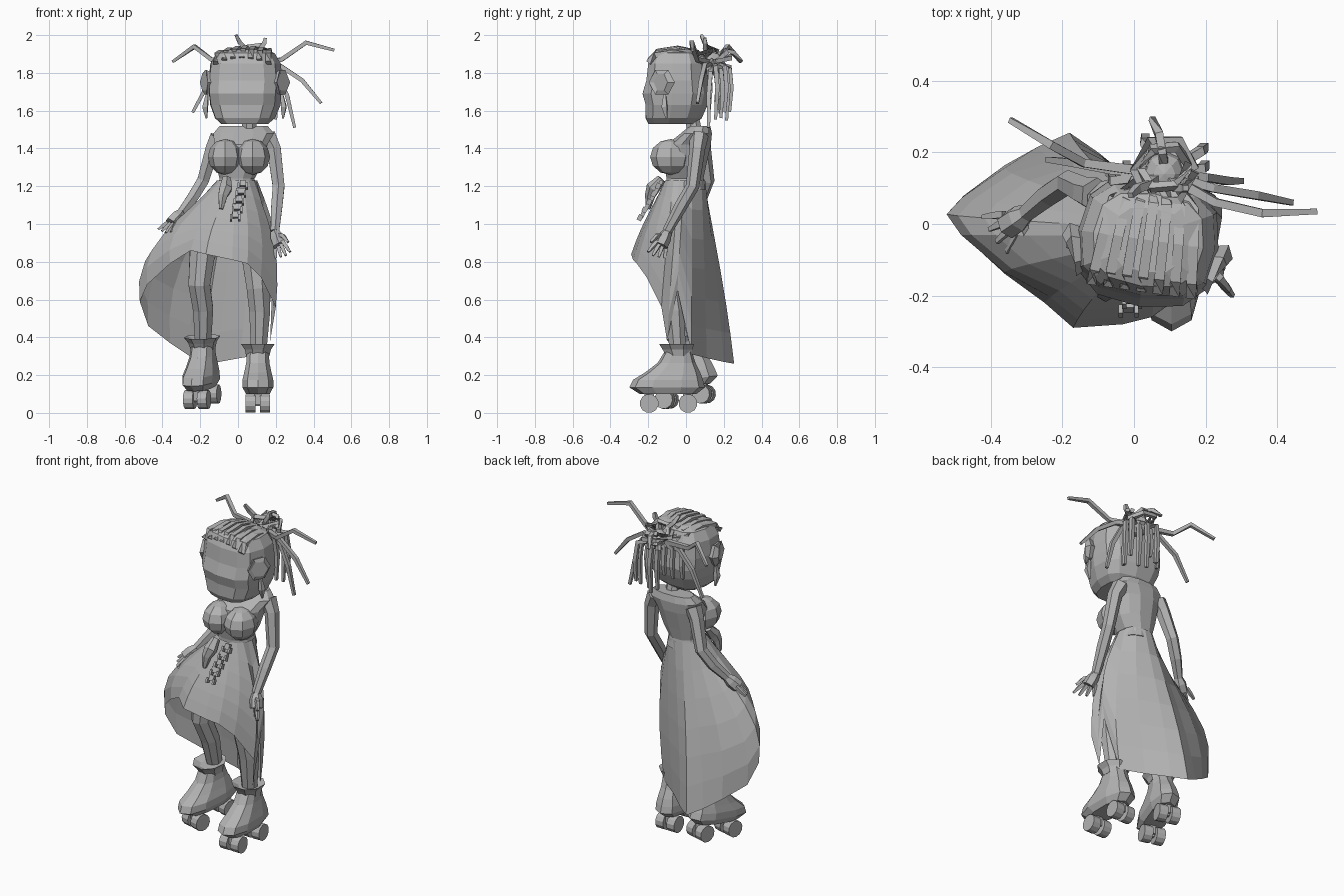
import bpy, bmesh, math, random
from math import sin, cos, pi
from mathutils import Vector, Matrix

cube = bpy.data.objects.get("Cube")
if cube:
    bpy.data.objects.remove(cube)
random.seed(4)

grey = bpy.data.materials.new("plain grey")
grey.use_nodes = True
tone = (0.45, 0.45, 0.45, 1)
grey.diffuse_color = tone
grey.node_tree.nodes["Principled BSDF"].inputs["Base Color"].default_value = tone


def finish(name, bm, matrix=None):
    if matrix:
        bm.transform(matrix)
    bmesh.ops.recalc_face_normals(bm, faces=bm.faces)
    mesh = bpy.data.meshes.new(name)
    bm.to_mesh(mesh)
    bm.free()
    mesh.materials.append(grey)
    obj = bpy.data.objects.new(name, mesh)
    bpy.context.collection.objects.link(obj)


def bridge(name, loops, cap=True, matrix=None):
    """Skin a series of equal-length closed loops."""
    bm = bmesh.new()
    rows = [[bm.verts.new(p) for p in loop] for loop in loops]
    n = len(rows[0])
    for a, b in zip(rows, rows[1:]):
        for i in range(n):
            j = (i + 1) % n
            bm.faces.new((a[i], a[j], b[j], b[i]))
    if cap:
        bm.faces.new(rows[0][::-1])
        bm.faces.new(rows[-1])
    finish(name, bm, matrix)


def stack(name, rings, n=12, power=1.0, phase=0.5, matrix=None):
    """Loft horizontal rings given as x, y, z, half width, half depth."""
    def bend(v):
        return math.copysign(abs(v) ** power, v)
    angles = [2 * pi * (i + phase) / n for i in range(n)]
    loops = [[(x + rx * bend(cos(a)), y + ry * bend(sin(a)), z) for a in angles]
             for x, y, z, rx, ry in rings]
    bridge(name, loops, matrix=matrix)


def tube(name, points, radii, n=6, matrix=None):
    pts = [Vector(p) for p in points]
    if not isinstance(radii, (list, tuple)):
        radii = [radii] * len(pts)
    loops = []
    for i, p in enumerate(pts):
        t = (pts[min(i + 1, len(pts) - 1)] - pts[max(i - 1, 0)]).normalized()
        ref = Vector((0, 1, 0)) if abs(t.y) < 0.8 else Vector((1, 0, 0))
        u = t.cross(ref).normalized()
        v = t.cross(u)
        loops.append([p + radii[i] * (u * cos(2 * pi * (k + .5) / n) + v * sin(2 * pi * (k + .5) / n))
                      for k in range(n)])
    bridge(name, loops, matrix=matrix)


def ball(name, centre, size):
    bm = bmesh.new()
    bmesh.ops.create_uvsphere(bm, u_segments=8, v_segments=6, radius=1)
    bm.transform(Matrix.Translation(centre) @ Matrix.Diagonal((*size, 1)))
    finish(name, bm)


def box(name, centre, size, matrix):
    bm = bmesh.new()
    bmesh.ops.create_cube(bm, size=1)
    bm.transform(Matrix.Translation(centre) @ Matrix.Diagonal((*size, 1)))
    finish(name, bm, matrix)


# Head, turned slightly to its right, with a soft ridge down the face
turn = Matrix.Translation((.04, -.045, 0)) @ Matrix.Rotation(-.14, 4, 'Z')
stack("head", [(0, -.03, 1.53, .125, .125), (0, -.02, 1.56, .16, .15), (0, -.005, 1.63, .188, .165),
               (0, -.005, 1.69, .195, .182), (0, 0, 1.76, .198, .165), (0, 0, 1.85, .188, .155),
               (0, 0, 1.905, .155, .13), (0, 0, 1.925, .1, .09)], power=.7, phase=0, matrix=turn)
for side, s in (("left", 1), ("right", -1)):
    tube(side + "_ear", [(s * .175, -.05, 1.75), (s * .205, -.055, 1.75), (s * .212, -.06, 1.75)],
         [.06, .075, .05], 6, turn)
    tube(side + "_earring", [(s * .2, -.04, 1.69), (s * .21, -.04, 1.62), (s * .205, -.03, 1.56)],
         [.008, .02, .006], 4, turn)
tube("neck", [(.06, .05, 1.46), (.06, .03, 1.58)], [.045, .038], 8)

# Braided rows over the crown
for i in range(7):
    u = (i - 3) * .047
    drop = 1.1 * u * u
    tube("hair_row", [(u, -.135, 1.875 - drop), (u * .97, -.1, 1.915 - drop), (u * .9, 0, 1.93 - drop),
                      (u * .8, .1, 1.91 - drop), (u * .4, .16, 1.86)], .02, 4, turn)

# Looped bun and long locks
knot = Vector((.085, .14, 1.85))
for tilt, r in ((.1, .095), (.6, .075), (-.6, .075)):
    spin = Matrix.Translation(knot + Vector((0, .01, .04))) @ Matrix.Rotation(tilt, 4, 'X')
    tube("bun_loop", [(r * .9 * cos(k * pi / 3), r * sin(k * pi / 3), .01 * k - .03) for k in range(7)],
         .016, 4, spin)
ball("bun_core", knot, (.06, .065, .06))
locks = [((-.14, .17, 1.87), (-.23, .22, 1.94), (-.345, .29, 1.86)),
         ((.23, .06, 1.87), (.36, .03, 1.96), (.51, .035, 1.92)),
         ((.22, .1, 1.84), (.34, .08, 1.76), (.44, .06, 1.64)),
         ((.2, .13, 1.8), (.26, .12, 1.68), (.3, .12, 1.51)),
         ((-.06, .15, 1.83), (-.16, .17, 1.74), (-.24, .18, 1.59)),
         ((.08, .2, 1.92), (.07, .25, 1.91), (.05, .295, 1.86)),
         ((.04, .11, 1.93), (.01, .1, 1.96), (-.01, .08, 2.0)),
         ((.12, .1, 1.93), (.14, .1, 1.96), (.145, .1, 1.985))]
for lock in locks:
    tube("long_lock", [knot, *lock], [.02, .016, .016, .011], 4)
for i in range(9):
    a = pi * (i / 8)
    out = .07 + .025 * (i % 3)
    x, y = knot.x + out * 1.2 * cos(a), knot.y - .02 + out * sin(a)
    tube("hanging_lock", [knot, (x, y, 1.83), (x * 1.05, y + .01, 1.72),
                          (x * 1.05, y, 1.54 + .13 * random.random())],
         [.018, .017, .016, .011], 4)

# Torso and bust
stack("torso", [(-.005, 0, 1.18, .11, .105), (-.005, -.005, 1.24, .095, .1),
                (.005, -.005, 1.31, .125, .115), (.015, .015, 1.42, .145, .12),
                (.03, .055, 1.48, .165, .085), (.03, .075, 1.52, .13, .055)], power=.85)
for side, x in (("left", .078), ("right", -.068)):
    ball(side + "_bust", (x, -.08, 1.355), (.092, .11, .095))

# Sweeping skirt: the hem runs from the front, round its right, to the slanted back and the left slit
hem = [(-.03, -.28, .81), (-.17, -.29, .84), (-.25, -.22, .86), (-.36, -.14, .79), (-.48, -.03, .68),
       (-.52, .03, .59), (-.475, .08, .46), (-.36, .165, .37), (-.27, .215, .31), (-.18, .255, .26),
       (-.1, .2, .27), (.01, .11, .29), (.13, .03, .31), (.18, -.045, .65), (.17, -.1, .38),
       (.2, -.13, .56), (.12, -.21, .72), (.05, -.26, .79)]
angles = [-90, -105, -122, -145, -165, -180, -195, -210, -230, -250, -275, -305, -340,
          -362, -378, -395, -415, -435]
skirt = []
for step in range(7):
    t = step / 6
    row = []
    for (hx, hy, hz), deg in zip(hem, angles):
        a = math.radians(deg)
        wx, wy = .107 * cos(a) - .005, .107 * sin(a) - .005
        # the hips and the blown right side swell outwards
        puff = .27 if hx < -.3 else .12
        swell = puff * sin(pi * t ** 1.4)
        hip = .045 * sin(pi * t) * max(cos(a), 0)
        row.append((wx + (hx - wx) * (t + swell) + hip, wy + (hy - wy) * (t + swell / 2),
                    1.23 + (hz - 1.23) * t))
    skirt.append(row)
bridge("skirt", skirt, cap=False)

# Belt trinkets hanging on the front of the skirt
tube("belt_pouch", [(-.06, -.13, 1.24), (-.065, -.175, 1.19), (-.08, -.19, 1.15), (-.09, -.2, 1.08)],
     [.024, .038, .028, .012], 6)
for i in range(5):
    tilt = Matrix.Translation((.025 - .01 * i, -.135 - .024 * i, 1.215 - .042 * i)) @ Matrix.Rotation(-.45, 4, 'X')
    box("charm_plate", (0, 0, 0), (.03 + .02 * (i % 2), .02, .032), tilt)
    for s in (-1, 1):
        box("charm_link", (s * .022, -.005, -.018), (.012, .025, .03), tilt)

# Legs
tube("left_leg", [(.07, -.04, .98), (.09, -.07, .82), (.105, -.08, .66), (.115, -.06, .54), (.11, -.045, .34)],
     [.06, .075, .064, .06, .045], 8)
tube("right_leg", [(-.09, -.03, .98), (-.19, -.05, .84), (-.205, -.06, .68), (-.185, -.01, .55), (-.185, .04, .36)],
     [.06, .075, .062, .058, .045], 8)

# Roller boots, modelled at the origin and then placed
left_place = Matrix.Translation((.105, -.1, 0))
right_place = (Matrix.Translation((-.19, -.005, .035)) @ Matrix.Rotation(-.27, 4, 'Z')
               @ Matrix.Rotation(.14, 4, 'X'))
for side, place in (("left", left_place), ("right", right_place)):
    stack(side + "_boot", [(0, .005, .1, .065, .15), (0, 0, .135, .085, .2), (0, .005, .175, .085, .185),
                           (0, .03, .215, .075, .145), (0, .05, .265, .064, .1), (0, .06, .33, .06, .07)],
          n=10, power=.8, matrix=place)
    stack(side + "_cuff", [(0, .06, .3, .066, .07), (0, .055, .335, .075, .085), (0, .05, .365, .097, .1),
                           (0, .05, .345, .055, .06)], n=8, matrix=place)
    for y in (-.095, .11):
        tube(side + "_axle", [(-.06, y, .05), (.06, y, .05)], .015, 6, place)
        box(side + "_truck", (0, y, .08), (.04, .05, .07), place)
        for s in (-1, 1):
            tube(side + "_wheel", [(s * .012, y, .05), (s * .064, y, .05)], .05, 12, place)


# Arms and hands
def arm(side, joints, along, across):
    tube(side + "_arm", joints, [.05, .042, .036, .034, .026], 6)
    wrist, d, w = Vector(joints[-1]), Vector(along).normalized(), Vector(across).normalized()
    tube(side + "_palm", [wrist, wrist + d * .035, wrist + d * .085], [.025, .038, .038], 6)
    for k in range(4):
        off = w * (k - 1.5)
        root = wrist + d * .07 + off * .022
        tip = root + d * (.085 - .008 * abs(k - 1.2)) + off * .018
        tube(side + "_finger", [root, (root + tip) / 2, tip], [.013, .013, .008], 4)
    tube(side + "_thumb", [wrist + d * .02, wrist + d * .045 - w * .05, wrist + d * .09 - w * .07],
         [.015, .014, .009], 4)


arm("left", [(.155, .07, 1.47), (.19, .06, 1.4), (.215, .035, 1.2), (.205, -.03, 1.09), (.195, -.1, .96)],
    (.3, -.4, -.87), (-.6, .7, -.3))
arm("right", [(-.105, .08, 1.46), (-.135, .09, 1.4), (-.185, .115, 1.23), (-.24, .08, 1.14), (-.3, .03, 1.06)],
    (-.6, -.4, -.65), (-.6, .8, .1))
